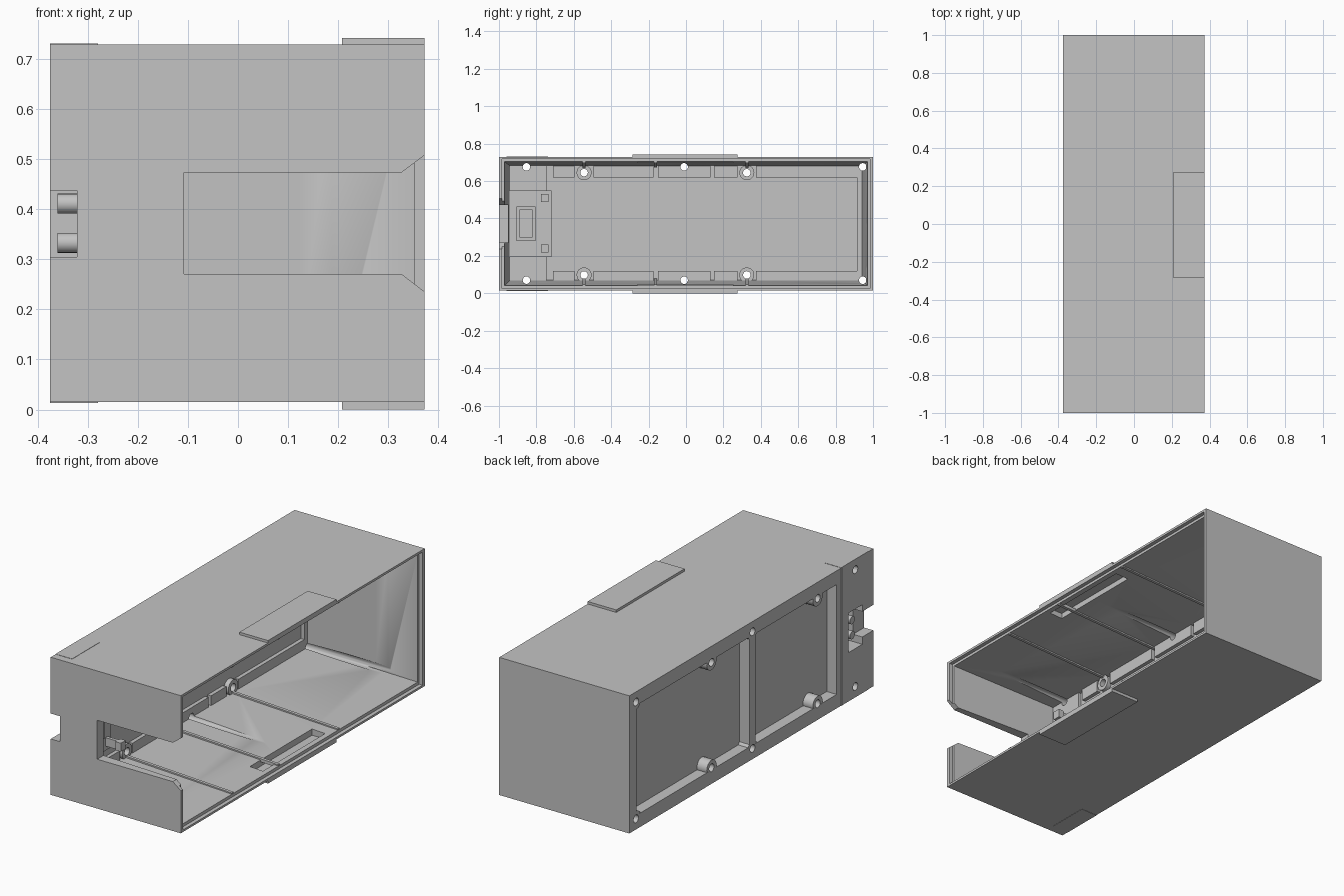
import bpy, bmesh, math
from mathutils import Matrix, Vector

if "Cube" in bpy.data.objects:
    bpy.data.objects.remove(bpy.data.objects["Cube"], do_unlink=True)

grey = bpy.data.materials.new("plain grey plastic")
grey.use_nodes = True
grey.diffuse_color = (0.55, 0.55, 0.55, 1)
grey.node_tree.nodes["Principled BSDF"].inputs["Base Color"].default_value = (0.55, 0.55, 0.55, 1)


def finish(name, bm):
    bmesh.ops.recalc_face_normals(bm, faces=bm.faces)
    mesh = bpy.data.meshes.new(name)
    bm.to_mesh(mesh)
    bm.free()
    mesh.materials.append(grey)
    ob = bpy.data.objects.new(name, mesh)
    bpy.context.collection.objects.link(ob)
    return ob


def loft(name, a, b):
    """Solid between two rectangles (x, y0, y1, z0, z1)."""
    bm = bmesh.new()
    rings = []
    for x, y0, y1, z0, z1 in (a, b):
        corners = ((y0, z0), (y1, z0), (y1, z1), (y0, z1))
        rings.append([bm.verts.new((x, y, z)) for y, z in corners])
    for i in range(4):
        j = (i + 1) % 4
        bm.faces.new((rings[0][i], rings[0][j], rings[1][j], rings[1][i]))
    for ring in rings:
        bm.faces.new(ring)
    return finish(name, bm)


def box(name, x0, x1, *yz):
    return loft(name, (x0, *yz), (x1, *yz))


def rod(name, x0, x1, y, z, r):
    bm = bmesh.new()
    m = Matrix.Translation(((x0 + x1) / 2, y, z)) @ Matrix.Rotation(math.pi / 2, 4, "Y")
    bmesh.ops.create_cone(bm, cap_ends=True, segments=24, radius1=r, radius2=r,
                          depth=x1 - x0, matrix=m)
    return finish(name, bm)


def prism(name, xz, y0, y1):
    bm = bmesh.new()
    face = bm.faces.new([bm.verts.new((x, y0, z)) for x, z in xz])
    ext = bmesh.ops.extrude_face_region(bm, geom=[face])
    moved = [v for v in ext["geom"] if isinstance(v, bmesh.types.BMVert)]
    bmesh.ops.translate(bm, verts=moved, vec=Vector((0, y1 - y0, 0)))
    return finish(name, bm)


def combine(target, tool, operation):
    mod = target.modifiers.new("combine", "BOOLEAN")
    mod.operation = operation
    mod.solver = "EXACT"
    mod.object = tool
    with bpy.context.temp_override(object=target, active_object=target):
        bpy.ops.object.modifier_apply(modifier=mod.name)
    bpy.data.objects.remove(tool, do_unlink=True)


def cut(tool):
    combine(shell, tool, "DIFFERENCE")


def add(tool):
    combine(shell, tool, "UNION")


BACK, FRONT = -0.375, 0.372      # closed and open sides
LOW, HIGH = 0.015, 0.729
MID = (LOW + HIGH) / 2
FLOOR = -0.28

# Open tray with drafted inner walls and a shallow rebate at the mouth
shell = box("case_shell", BACK, FRONT, -1, 1, LOW, HIGH)
cut(loft("cavity", (FLOOR, -0.94, 0.94, 0.07, 0.68), (0.39, -0.972, 0.972, 0.04, 0.705)))
cut(box("rebate", 0.352, 0.39, -0.983, 0.983, 0.026, 0.717))

# Raised lining around the cavity floor
for z0, z1 in ((0.06, 0.12), (0.62, 0.69)):
    for y0, y1 in ((-0.71, -0.595), (-0.495, -0.175), (-0.15, 0.13), (0.15, 0.275), (0.375, 0.916)):
        add(box("lining", FLOOR - 0.01, FLOOR + 0.02, y0, y1, z0, z1))
add(box("end_lining", FLOOR - 0.01, FLOOR + 0.02, 0.915, 0.95, 0.06, 0.69))

# Raised compartment inside the front end
add(box("end_floor", FLOOR - 0.01, FLOOR + 0.015, -0.95, -0.745, 0.06, 0.69))
add(box("compartment", FLOOR - 0.01, -0.225, -0.95, -0.72, 0.195, 0.55))
add(box("compartment_bump", -0.24, -0.2, -0.905, -0.805, 0.28, 0.465))
cut(box("bump_recess", -0.21, -0.19, -0.89, -0.82, 0.30, 0.445))

# Front cable slot with a flared mouth
slot = [(-0.108, 0.271), (0.326, 0.271), (0.39, 0.222), (0.39, 0.521), (0.326, 0.473), (-0.108, 0.473)]
cut(prism("cable_slot", slot, -1.05, -0.9))

# Two shallow pockets in the closed side, leaving a middle rib
for y0, y1 in ((0.016, 0.94), (-0.70, -0.035)):
    cut(box("pocket", BACK - 0.05, BACK + 0.057, y0, y1, 0.087, 0.657))

# Screw bosses and through holes
for z in (0.098, 0.645):
    for y in (-0.545, 0.325):
        add(rod("boss", BACK + 0.0005, FLOOR + 0.025, y, z, 0.04))
        cut(rod("boss_hole", -0.5, 0, y, z, 0.02))
for z in (0.07, 0.676):
    for y in (-0.01, 0.945):
        add(rod("corner_boss", BACK + 0.0005, -0.3, y, z, 0.04))
    for y in (-0.853, -0.01, 0.945):
        cut(rod("screw_hole", -0.5, 0.2, y, z, 0.02))

# Connector notch and well on the closed side
cut(box("notch", BACK - 0.05, -0.322, -1.05, -0.795, 0.305, 0.437))
cut(box("well", BACK - 0.05, -0.245, -0.91, -0.795, 0.267, 0.472))
cut(box("cover_seam", BACK - 0.05, BACK + 0.004, -0.742, -0.737, 0, 0.8))

# Side tabs, with a matching recess on the inside of each wall
add(box("lower_tab", 0.208, FRONT, -0.285, 0.275, 0, LOW + 0.005))
add(box("upper_tab", 0.208, FRONT, -0.285, 0.275, HIGH - 0.005, 0.742))
for z0, z1 in ((0.014, 0.1), (0.65, 0.728)):
    cut(box("tab_recess", 0.25, 0.325, -0.26, 0.25, z0, z1))

# Contact pins in the well
for z in (0.333, 0.411):
    rod("contact_pin", -0.36, -0.24, -0.85, z, 0.02)

# Thin ribs along the inside walls
for y in (-0.545, -0.163, 0.325):
    for name, za, zb in (("lower_rib", 0.07, 0.04), ("upper_rib", 0.68, 0.705)):
        loft(name, (FLOOR, y - 0.008, y + 0.008, za - 0.008, za + 0.008),
             (0.35, y - 0.008, y + 0.008, zb - 0.008, zb + 0.008))

# Latch hooks beside the compartment
for z in (0.24, 0.51):
    box("latch_stem", -0.24, -0.13, -0.765, -0.748, z - 0.022, z + 0.022)
    box("latch_hook", -0.16, -0.13, -0.775, -0.735, z - 0.022, z + 0.022)

# Cover flaps lying flush on the upper and lower faces
for z in (LOW, HIGH):
    box("cover_flap", BACK, -0.28, -0.96, -0.737, z - 0.0015, z + 0.0015)

# Smooth round parts while keeping the corners crisp
for ob in bpy.context.selected_objects:
    ob.select_set(False)
for ob in [shell] + [o for o in bpy.data.objects if o.name.startswith("contact_pin")]:
    ob.select_set(True)
    bpy.context.view_layer.objects.active = ob
bpy.ops.object.shade_smooth_by_angle(angle=math.radians(30))
